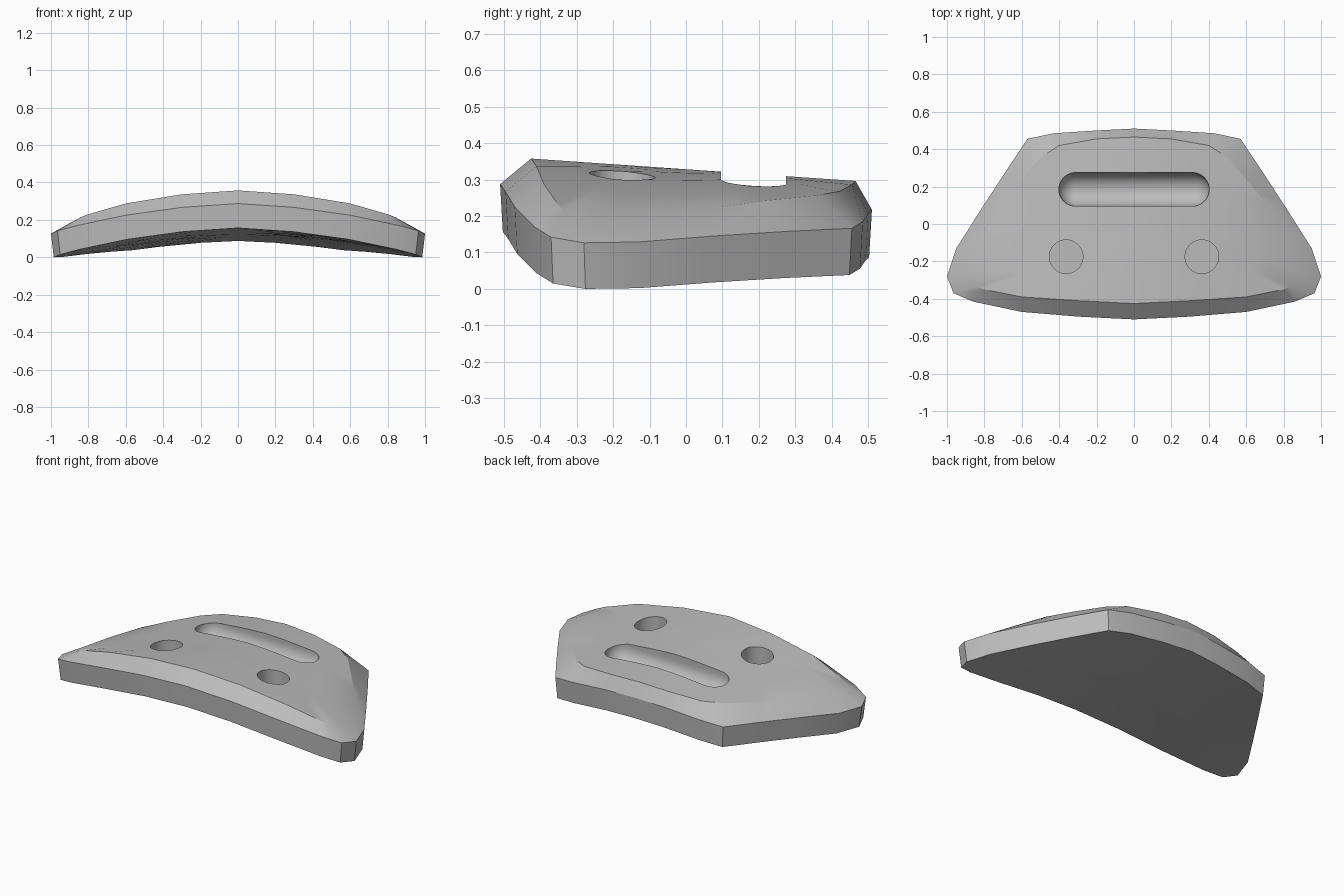
import bpy, bmesh, math
from mathutils import Matrix

cube = bpy.data.objects.get("Cube")
if cube:
    bpy.data.objects.remove(cube, do_unlink=True)

grey = bpy.data.materials.new("plain grey")
grey.use_nodes = True
colour = (0.5, 0.5, 0.5, 1)
grey.diffuse_color = colour
grey.node_tree.nodes["Principled BSDF"].inputs["Base Color"].default_value = colour

# Half outlines, front centre to back centre
RIM = [(0, -.505), (.3, -.49), (.6, -.465), (.86, -.41), (.965, -.365), (1, -.275),
       (.95, -.125), (.82, .08), (.69, .28), (.57, .46), (.43, .49), (.2, .505), (0, .515)]
TOP = [(0, -.42), (.3, -.405), (.6, -.385), (.8, -.345), (.84, -.33), (.87, -.25),
       (.81, -.08), (.72, .1), (.62, .22), (.5, .36), (.4, .425), (.2, .46), (0, .47)]


def mirrored(half):
    return half + [(-x, y) for x, y in half[-2:0:-1]]


def base_z(x, y):
    """Arched, backward sloping underside."""
    return .125 - .069 * y - .03 * abs(x) - .115 * x * x


def top_z(x, y):
    return base_z(x, y) + .206 - .06 * x ** 4


def rim_z(x, y):
    return base_z(x, y) + .13


def make_object(name, bm):
    bmesh.ops.recalc_face_normals(bm, faces=bm.faces)
    mesh = bpy.data.meshes.new(name)
    bm.to_mesh(mesh)
    bm.free()
    mesh.materials.append(grey)
    obj = bpy.data.objects.new(name, mesh)
    bpy.context.collection.objects.link(obj)
    return obj


# Arched plate: loft rings from underside centre, round the rim, to top centre
bm = bmesh.new()
rim, top = mirrored(RIM), mirrored(TOP)
steps = (.25, .5, .75, 1)
layers = [(rim, s * .985, base_z) for s in steps] + [(rim, 1, rim_z)]
layers += [(top, s, top_z) for s in reversed(steps)]
rings = []
for outline, s, height in layers:
    rings.append([bm.verts.new((x * s, y * s, height(x * s, y * s))) for x, y in outline])
n = len(rim)
for a, b in zip(rings, rings[1:]):
    for i in range(n):
        j = (i + 1) % n
        bm.faces.new((a[i], a[j], b[j], b[i]))
for ring, height in ((rings[0], base_z), (rings[-1], top_z)):
    centre = bm.verts.new((0, 0, height(0, 0)))
    for i in range(n):
        bm.faces.new((ring[i], ring[(i + 1) % n], centre))
low = min(v.co.z for v in bm.verts)
bmesh.ops.translate(bm, verts=bm.verts, vec=(0, -.005, -low))
plate = make_object("arched_plate", bm)

# Slot cutter: a ball stretched sideways, with straight walls upward
bm = bmesh.new()
bmesh.ops.create_uvsphere(bm, u_segments=32, v_segments=17, radius=.09,
                          matrix=Matrix.Rotation(math.pi / 2, 4, 'Y'))
for v in bm.verts:
    v.co.x += math.copysign(.312, v.co.x)
    if v.co.z > .001:
        v.co.z += .2
bmesh.ops.translate(bm, verts=bm.verts, vec=(0, .185, .28))
cutters = [make_object("slot_cutter", bm)]

# Blind round hole cutters
for side, sign in (("left", 1), ("right", -1)):
    bm = bmesh.new()
    bmesh.ops.create_cone(bm, cap_ends=True, segments=40, radius1=.09, radius2=.09, depth=.4,
                          matrix=Matrix.Translation((sign * .363, -.175, .39)))
    cutters.append(make_object(side + "_hole_cutter", bm))

bpy.context.view_layer.objects.active = plate
for cutter in cutters:
    cutter.hide_render = True
    mod = plate.modifiers.new(cutter.name, 'BOOLEAN')
    mod.operation = 'DIFFERENCE'
    mod.solver = 'EXACT'
    mod.object = cutter
    bpy.ops.object.modifier_apply(modifier=mod.name)
    bpy.data.objects.remove(cutter, do_unlink=True)

bpy.ops.object.select_all(action='DESELECT')
plate.select_set(True)
bpy.ops.object.shade_smooth_by_angle(angle=math.radians(26))
